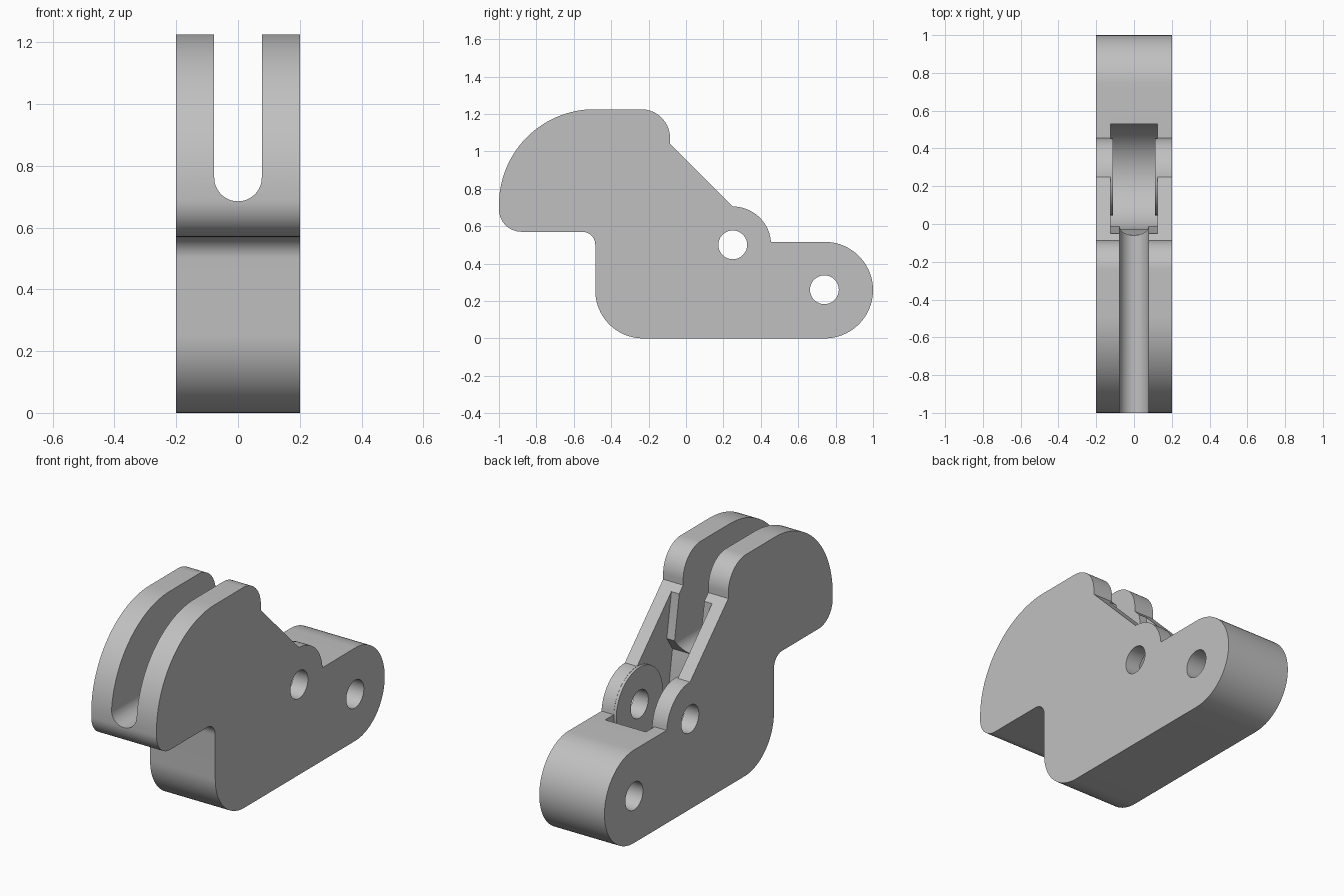
import bpy, bmesh, math

cube = bpy.data.objects.get("Cube")
if cube:
    bpy.data.objects.remove(cube, do_unlink=True)

grey = bpy.data.materials.new("light grey")
grey.use_nodes = True
colour = (0.53, 0.53, 0.53, 1)
grey.diffuse_color = colour
grey.node_tree.nodes["Principled BSDF"].inputs["Base Color"].default_value = colour


def arc(cy, cz, r, start, end, steps=20):
    angles = [math.radians(start + (end - start) * i / steps) for i in range(steps + 1)]
    return [(cy + r * math.cos(a), cz + r * math.sin(a)) for a in angles]


def prism(name, points, low, high, axis="x"):
    """Extrude a (y, z) profile along x, or an (x, z) profile along y."""
    bm = bmesh.new()
    verts = [bm.verts.new((low, u, v) if axis == "x" else (u, low, v)) for u, v in points]
    face = bm.faces.new(verts)
    side = bmesh.ops.extrude_face_region(bm, geom=[face])["geom"]
    moved = [g for g in side if isinstance(g, bmesh.types.BMVert)]
    length = high - low
    bmesh.ops.translate(bm, verts=moved, vec=(length, 0, 0) if axis == "x" else (0, length, 0))
    bmesh.ops.recalc_face_normals(bm, faces=bm.faces)
    mesh = bpy.data.meshes.new(name)
    bm.to_mesh(mesh)
    bm.free()
    mesh.materials.append(grey)
    obj = bpy.data.objects.new(name, mesh)
    bpy.context.collection.objects.link(obj)
    return obj


def combine(target, tool, operation):
    mod = target.modifiers.new(tool.name, "BOOLEAN")
    mod.object, mod.operation, mod.solver = tool, operation, "EXACT"
    bpy.context.view_layer.objects.active = target
    bpy.ops.object.modifier_apply(modifier=mod.name)
    bpy.data.objects.remove(tool, do_unlink=True)


# Side profile of the lever body
outline = (
    arc(-0.49, 0.715, 0.51, 180, 90, 32)
    + arc(-0.24, 1.07, 0.155, 90, 0)
    + [(-0.085, 1.04)]
    + arc(0.25, 0.5, 0.205, 90, 4.2)
    + arc(0.742, 0.258, 0.258, 90, -90, 40)
    + arc(-0.23, 0.255, 0.255, 270, 180)
    + arc(-0.555, 0.5, 0.07, 0, 90, 12)
    + arc(-0.88, 0.69, 0.12, 270, 180)
)
body = prism("lever_body", outline, -0.2, 0.2)

# Rounded pocket behind the slot
pocket = arc(0.25, 0.5, 0.28, 180, 360, 40) + [
    (0.53, 1.1), (-0.05, 1.1), (-0.05, 1.0), (-0.01, 0.76), (-0.06, 0.685)]
combine(body, prism("pocket_cutter", pocket, -0.125, 0.125), "DIFFERENCE")

# Thin round bosses inside the pocket
for side in (-1, 1):
    low, high = sorted((side * 0.11, side * 0.15))
    combine(body, prism("pivot_boss", arc(0.25, 0.5, 0.204, 0, 354, 59), low, high), "UNION")

# Round-bottomed slot through the upper half
slot = arc(0, 0.762, 0.077, 180, 360, 24) + [(0.077, 1.4), (-0.077, 1.4)]
combine(body, prism("slot_cutter", slot, -1.2, 0.1, "y"), "DIFFERENCE")

# Pivot holes
for y, z in ((0.25, 0.5), (0.74, 0.26)):
    combine(body, prism("hole_cutter", arc(y, z, 0.077, 0, 350, 35), -0.3, 0.3), "DIFFERENCE")

# Smooth the curved walls, keep edges sharp
bpy.ops.object.select_all(action="DESELECT")
body.select_set(True)
bpy.context.view_layer.objects.active = body
bpy.ops.object.shade_smooth_by_angle(angle=math.radians(25))
